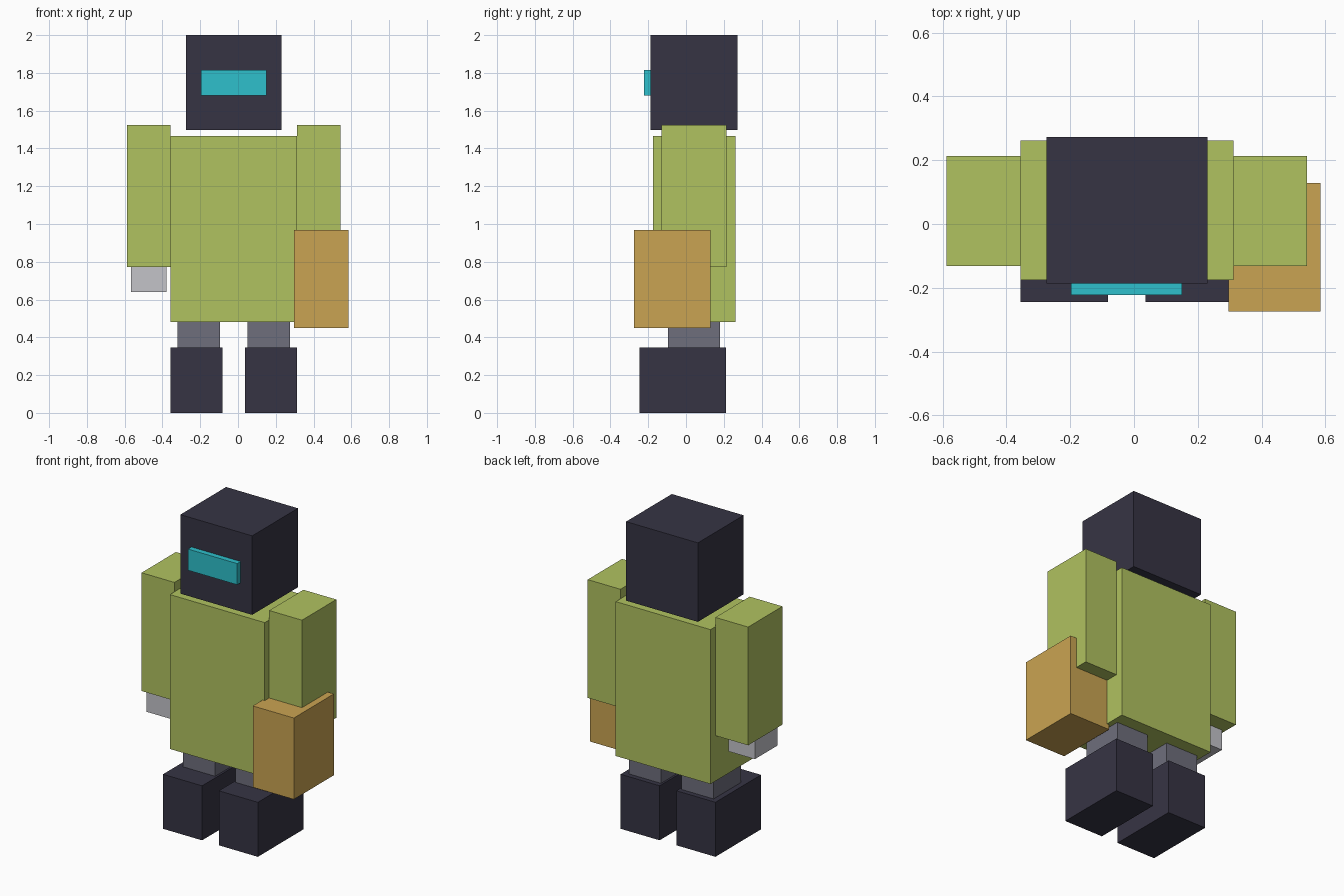
import bpy
import bmesh
from mathutils import Matrix, Vector

if "Cube" in bpy.data.objects:
    bpy.data.objects.remove(bpy.data.objects["Cube"])


def material(name, rgb):
    """Make a flat material from 0-255 display values."""
    def lin(c):
        c /= 255
        return c / 12.92 if c <= 0.04045 else ((c + 0.055) / 1.055) ** 2.4
    m = bpy.data.materials.new(name)
    m.diffuse_color = (*[lin(c) for c in rgb], 1)
    m.use_nodes = True
    m.node_tree.nodes["Principled BSDF"].inputs["Base Color"].default_value = m.diffuse_color
    return m


GREEN = material("olive green", (176, 194, 96))
DARK = material("dark slate", (54, 52, 68))
CYAN = material("cyan", (46, 192, 204))
TAN = material("tan", (202, 164, 82))
GREY = material("mid grey", (110, 110, 124))
LIGHT = material("light grey", (196, 196, 201))

MID = -0.0225  # the body's own centre line


def box(name, x, y, z, mat):
    """Box between the given (low, high) limits."""
    lo, hi = Vector((x[0], y[0], z[0])), Vector((x[1], y[1], z[1]))
    bm = bmesh.new()
    bmesh.ops.create_cube(bm, size=1, matrix=Matrix.Diagonal((*(hi - lo), 1)))
    mesh = bpy.data.meshes.new(name)
    bm.to_mesh(mesh)
    bm.free()
    mesh.materials.append(mat)
    ob = bpy.data.objects.new(name, mesh)
    ob.location = (lo + hi) / 2
    bpy.context.collection.objects.link(ob)
    return ob


def pair(name, near, far, y, z, mat):
    """Box on both sides, near and far measured from the centre line."""
    box("left_" + name, (MID - far, MID - near), y, z, mat)
    box("right_" + name, (MID + near, MID + far), y, z, mat)


# Head and visor
box("head", (-0.275, 0.231), (-0.187, 0.273), (1.497, 2.0), DARK)
box("visor", (-0.197, 0.150), (-0.222, -0.18), (1.68, 1.815), CYAN)

# Torso
box("torso", (MID - 0.334, MID + 0.334), (-0.176, 0.262), (0.482, 1.465), GREEN)

# Arms and hands
pair("arm", 0.334, 0.565, (-0.131, 0.214), (0.772, 1.525), GREEN)
pair("hand", 0.357, 0.543, (-0.115, 0.115), (0.64, 0.78), LIGHT)

# Legs and boots
pair("leg", 0.072, 0.299, (-0.095, 0.181), (0.34, 0.49), GREY)
pair("boot", 0.059, 0.334, (-0.245, 0.213), (0.0, 0.347), DARK)

# Case held in the right hand
box("case", (0.296, 0.585), (-0.274, 0.129), (0.45, 0.968), TAN)
